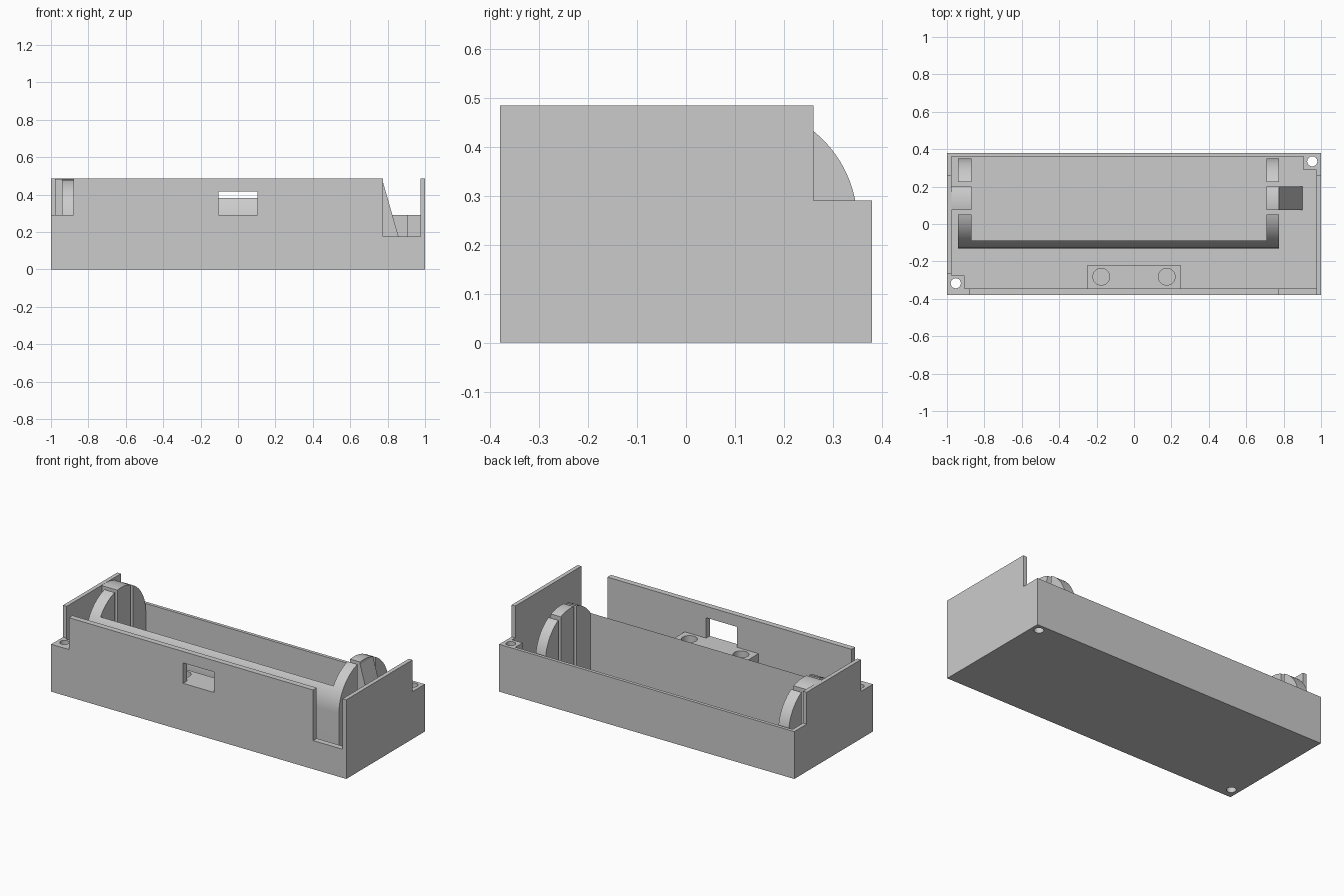
import bpy, bmesh, math
from mathutils import Vector

if "Cube" in bpy.data.objects:
    bpy.data.objects.remove(bpy.data.objects["Cube"], do_unlink=True)

grey = bpy.data.materials.new("plain grey")
grey.use_nodes = True
grey.diffuse_color = (0.6, 0.6, 0.6, 1)
grey.node_tree.nodes["Principled BSDF"].inputs["Base Color"].default_value = grey.diffuse_color


def prism(name, points, axis, lo, hi):
    """Extrude a flat outline along one axis; points use the other two axes in order."""
    def place(p, d):
        v = list(p)
        v.insert("xyz".index(axis), d)
        return Vector(v)
    bm = bmesh.new()
    face = bm.faces.new([bm.verts.new(place(p, lo)) for p in points])
    moved = bmesh.ops.extrude_face_region(bm, geom=[face])["geom"]
    shift = place((0, 0), hi - lo)
    bmesh.ops.translate(bm, vec=shift, verts=[g for g in moved if isinstance(g, bmesh.types.BMVert)])
    bmesh.ops.recalc_face_normals(bm, faces=bm.faces)
    mesh = bpy.data.meshes.new(name)
    bm.to_mesh(mesh)
    bm.free()
    mesh.materials.append(grey)
    obj = bpy.data.objects.new(name, mesh)
    bpy.context.collection.objects.link(obj)
    return obj


def box(name, x, y, z):
    return prism(name, [(x[0], y[0]), (x[1], y[0]), (x[1], y[1]), (x[0], y[1])], "z", *z)


def arc(cx, cy, r, start, end, n):
    return [(cx + r * math.cos(start + (end - start) * i / n),
             cy + r * math.sin(start + (end - start) * i / n)) for i in range(n + 1)]


def bore(x, y, r, lo, hi):
    return prism("bore_cutter", arc(x, y, r, 0, math.tau, 32)[:-1], "z", lo, hi)


def cut(obj, cutters):
    """Subtract each cutter, then remove it."""
    bpy.context.view_layer.objects.active = obj
    for c in cutters:
        c.hide_render = True
        mod = obj.modifiers.new("cut", "BOOLEAN")
        mod.operation, mod.solver, mod.object = "DIFFERENCE", "EXACT", c
        bpy.ops.object.modifier_apply(modifier=mod.name)
        bpy.data.objects.remove(c, do_unlink=True)


def smooth(obj):
    bpy.ops.object.select_all(action="DESELECT")
    obj.select_set(True)
    bpy.context.view_layer.objects.active = obj
    bpy.ops.object.shade_smooth_by_angle(angle=math.radians(30))


FLOOR, LOW, TOP = 0.03, 0.29, 0.485

# Open case: the cavity outline leaves a screw post in two opposite corners
case = box("case", (-1, 1), (-0.38, 0.38), (0, TOP))
cavity = [(-0.905, -0.345), (0.975, -0.345), (0.975, 0.29), (0.905, 0.29),
          (0.905, 0.36), (-0.975, 0.36), (-0.975, -0.275), (-0.905, -0.275)]
cut(case, [
    prism("cavity_cutter", cavity, "z", FLOOR, 1),
    box("back_step_cutter", (-2, 2), (0.26, 1), (LOW, 1)),
    box("corner_step_cutter", (-2, -0.88), (-1, -0.265), (LOW, 1)),
    box("front_notch_cutter", (0.775, 0.975), (-1, -0.3), (0.175, 1)),
    box("window_cutter", (-0.105, 0.105), (-1, -0.3), (LOW, 0.415)),
    bore(-0.953, -0.317, 0.027, -1, 1),
    bore(0.953, 0.335, 0.027, -1, 1),
])
smooth(case)

# Cradle: arched end brackets joined by a long rail along the front
CY, CZ, R = 0.11, 0.245, 0.24
outline = arc(CY, CZ, R, 0, math.pi, 64) + [(CY - R, FLOOR), (CY + R, FLOOR)]
cradle = prism("cradle", outline, "x", -0.975, 0.775)
cut(cradle, [
    box("bay_cutter", (-0.87, 0.708), (-0.088, 1), (-1, 1)),
    box("left_front_cutter", (-2, -0.94), (-1, 0.075), (-1, 1)),
    box("left_back_cutter", (-2, -0.94), (0.2, 1), (-1, 1)),
    box("slot_cutter", (-2, 2), (0.05, 0.075), (-1, 1)),
    box("slot_cutter", (-2, 2), (0.2, 0.225), (-1, 1)),
])
smooth(cradle)

# Sloping brace behind the right bracket
prism("bracket_brace", [(0.775, FLOOR), (0.9, FLOOR), (0.775, 0.467)], "y", 0.075, 0.2)

# Socket block under the window with two round bores
block = box("socket_block", (-0.25, 0.25), (-0.345, -0.222), (FLOOR, LOW))
cut(block, [bore(s * 0.175, -0.282, 0.045, 0.05, 1) for s in (-1, 1)])
smooth(block)
